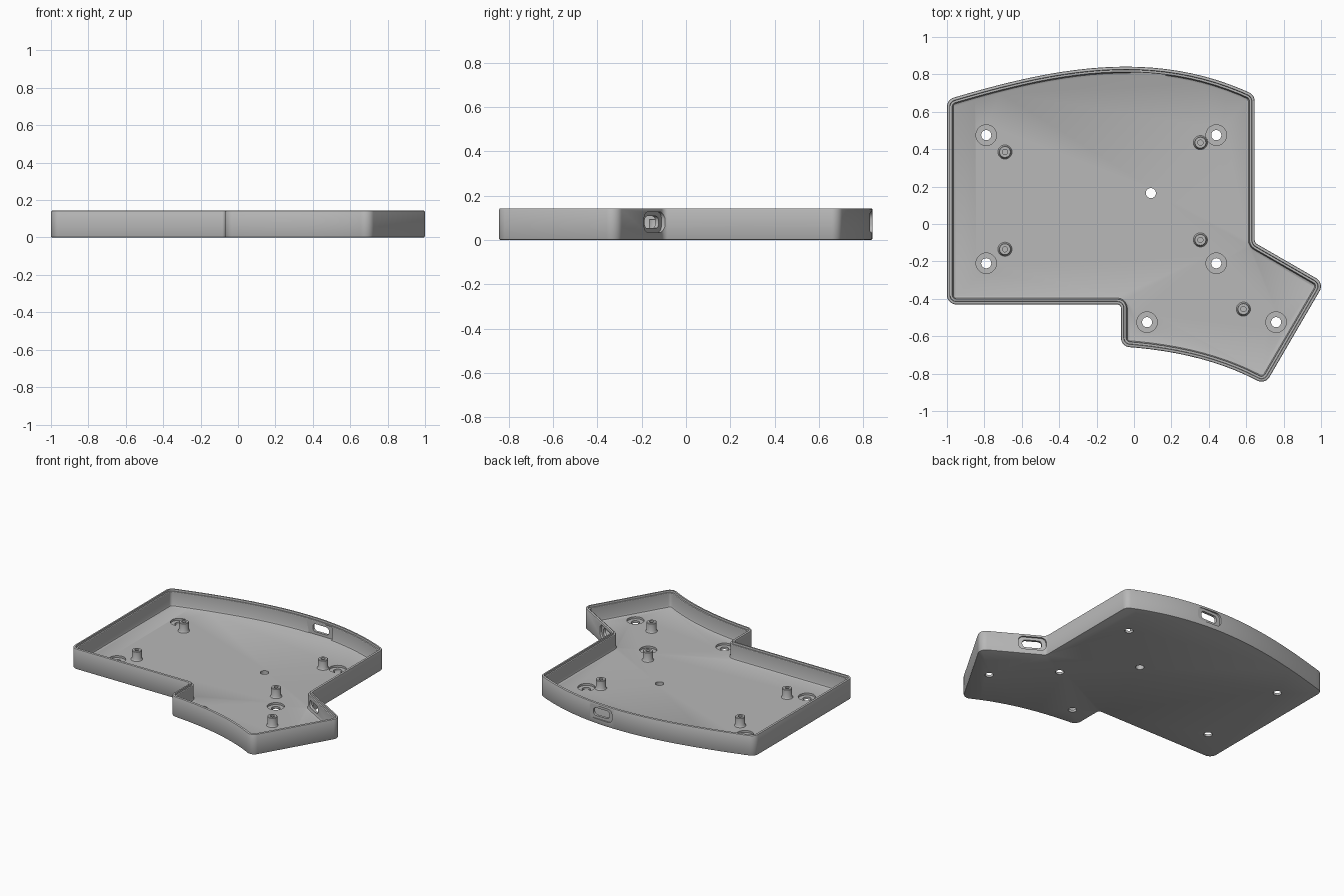
import bpy, bmesh, math
from mathutils import Vector, Matrix
from mathutils.geometry import interpolate_bezier

cube = bpy.data.objects.get("Cube")
if cube:
    bpy.data.objects.remove(cube, do_unlink=True)

grey = bpy.data.materials.new("light grey plastic")
grey.use_nodes = True
grey.diffuse_color = (0.48, 0.48, 0.48, 1)
bsdf = grey.node_tree.nodes["Principled BSDF"]
bsdf.inputs["Base Color"].default_value = (0.48, 0.48, 0.48, 1)
bsdf.inputs["Roughness"].default_value = 0.6

HEIGHT, FLOOR = 0.143, 0.03


def rounded(corners, steps=8):
    """Closed outline with each (x, y, radius) corner replaced by an arc."""
    out = []
    n = len(corners)
    for i, (x, y, r) in enumerate(corners):
        p = Vector((x, y))
        if r == 0:
            out.append(p)
            continue
        a = (Vector(corners[i - 1][:2]) - p).normalized()
        b = (Vector(corners[(i + 1) % n][:2]) - p).normalized()
        half = a.angle(b) / 2
        centre = p + (a + b).normalized() * r / math.sin(half)
        start = p + a * r / math.tan(half) - centre
        end = p + b * r / math.tan(half) - centre
        turn = math.atan2(start.x * end.y - start.y * end.x, start.dot(end))
        out += [centre + Matrix.Rotation(turn * k / steps, 2) @ start
                for k in range(steps + 1)]
    return out


def inset(loop, d):
    """Move a counter-clockwise outline inward by d."""
    out = []
    for i, p in enumerate(loop):
        e1 = (p - loop[i - 1]).normalized()
        e2 = (loop[(i + 1) % len(loop)] - p).normalized()
        n1, n2 = Vector((-e1.y, e1.x)), Vector((-e2.y, e2.x))
        out.append(p + (n1 + n2) * d / (1 + n1.dot(n2)))
    return out


def skin(name, rings):
    """Closed solid through a stack of matching (outline, z) rings."""
    bm = bmesh.new()
    stack = [[bm.verts.new((p.x, p.y, z)) for p in loop] for loop, z in rings]
    n = len(stack[0])
    for low, high in zip(stack, stack[1:]):
        for i in range(n):
            j = (i + 1) % n
            bm.faces.new((low[i], low[j], high[j], high[i]))
    bm.faces.new(stack[0][::-1])
    bm.faces.new(stack[-1])
    bmesh.ops.recalc_face_normals(bm, faces=bm.faces)
    mesh = bpy.data.meshes.new(name)
    bm.to_mesh(mesh)
    bm.free()
    mesh.materials.append(grey)
    obj = bpy.data.objects.new(name, mesh)
    bpy.context.collection.objects.link(obj)
    return obj


def circle(x, y, r, n=28):
    return [Vector((x + r * math.cos(math.tau * k / n), y + r * math.sin(math.tau * k / n)))
            for k in range(n)]


def select(obj):
    bpy.ops.object.select_all(action='DESELECT')
    obj.select_set(True)
    bpy.context.view_layer.objects.active = obj


def cut(target, cutter):
    mod = target.modifiers.new("cut", 'BOOLEAN')
    mod.operation, mod.solver, mod.object = 'DIFFERENCE', 'EXACT', cutter
    select(target)
    bpy.ops.object.modifier_apply(modifier=mod.name)
    bpy.data.objects.remove(cutter, do_unlink=True)


def curve(points, steps):
    """Inner points of a bezier, left unrounded."""
    a, b, c, d = [Vector((x, y, 0)) for x, y in points]
    return [(p.x, p.y, 0) for p in interpolate_bezier(a, b, c, d, steps)[1:-1]]


# Tray outline, counter-clockwise, with a bowed back and a curved thumb edge
R = 0.05
thumb = curve([(-0.07, -0.655), (0.25, -0.675), (0.5, -0.745), (0.7, -0.86)], 13)
back = curve([(0.645, 0.69), (0.1, 0.95), (-0.45, 0.83), (-1, 0.665)], 25)
outline = rounded([(-1, -0.43, R), (-0.07, -0.43, 0.02), (-0.07, -0.655, R), *thumb,
                   (0.7, -0.86, R), (1.018, -0.315, R), (0.645, -0.1, 0.03),
                   (0.645, 0.69, R), *back, (-1, 0.665, R)])

# Tray: outside wall, rim, small ledge, inside wall, floor fillet
section = [(0.006, 0), (0.002, 0.002), (0, 0.006), (0, HEIGHT - 0.006),
           (0.002, HEIGHT - 0.002), (0.006, HEIGHT), (0.015, HEIGHT),
           (0.017, HEIGHT - 0.012), (0.028, HEIGHT - 0.012), (0.03, HEIGHT - 0.015),
           (0.03, FLOOR + 0.015), (0.034, FLOOR + 0.005), (0.044, FLOOR)]
tray = skin("tray", [(inset(outline, d), z) for d, z in section])

# Screw holes with shallow round recesses, and one plain hole
screws = [(x, y) for x in (-0.79, 0.44) for y in (-0.21, 0.475)]
screws += [(0.07, -0.525), (0.76, -0.525)]
for x, y in screws:
    cut(tray, skin("recess_cutter", [(circle(x, y, 0.055), 0.016), (circle(x, y, 0.055), 0.06)]))
for x, y in screws + [(0.09, 0.165)]:
    cut(tray, skin("hole_cutter", [(circle(x, y, 0.027), -0.05), (circle(x, y, 0.027), 0.06)]))


def slot(x, y, angle, width, height, radius, near, far):
    """Rounded slot cutter through a wall, local z pointing outward."""
    w, h = width / 2, height / 2
    loop = rounded([(-w, -h, radius), (w, -h, radius), (w, h, radius), (-w, h, radius)], 6)
    obj = skin("slot_cutter", [(loop, near), (loop, far)])
    obj.matrix_world = (Matrix.Translation((x, y, 0.08))
                        @ Matrix.Rotation(angle, 4, 'Z') @ Matrix.Rotation(math.pi / 2, 4, 'X'))
    bpy.context.view_layer.update()
    return obj


# Connector openings in the back and the slanted wall: outer pocket and through slot
for x, y, angle in [(0.075, 0.841, math.pi), (0.722, -0.145, math.radians(150))]:
    cut(tray, slot(x, y, angle, 0.18, 0.092, 0.034, -0.012, 0.05))
    cut(tray, slot(x, y, angle, 0.125, 0.054, 0.022, -0.07, 0.02))
# Flat seat behind the back opening
cut(tray, slot(0.075, 0.841, math.pi, 0.19, 0.09, 0.005, -0.06, -0.03))

select(tray)
bpy.ops.object.shade_smooth_by_angle(angle=math.radians(30))

# Standoffs with a flared foot and a blind screw hole
posts = [(-0.69, 0.385), (-0.69, -0.135), (0.355, 0.435), (0.355, -0.085), (0.585, -0.455)]
profile = [(0.04, FLOOR - 0.004), (0.036, FLOOR + 0.003), (0.032, FLOOR + 0.01), (0.032, 0.092),
           (0.029, 0.095), (0.014, 0.095), (0.014, 0.05)]
for i, (x, y) in enumerate(posts, 1):
    post = skin(f"standoff_{i}", [(circle(x, y, r), z) for r, z in profile])
    select(post)
    bpy.ops.object.shade_smooth_by_angle(angle=math.radians(30))
